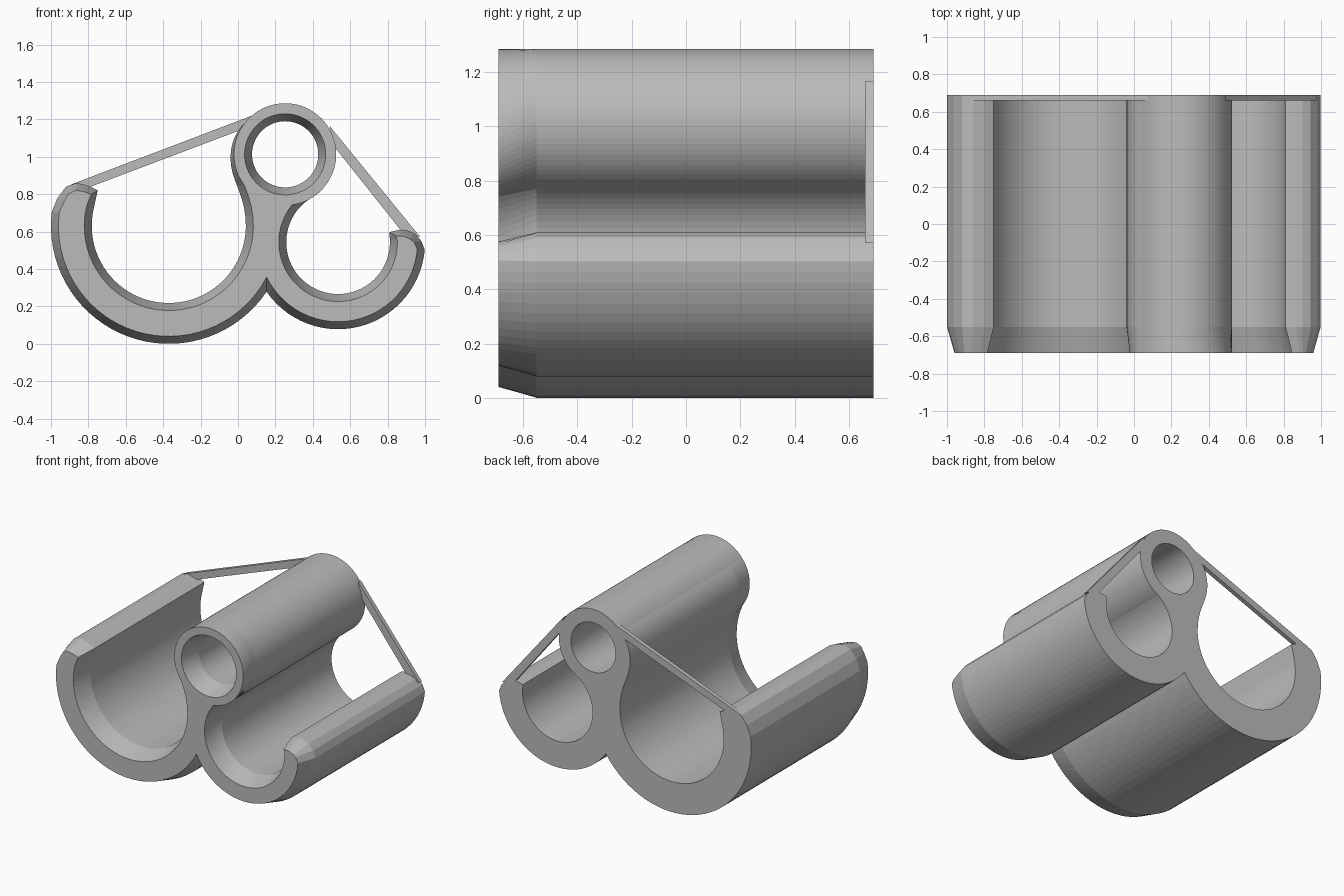
import bpy, bmesh
from math import sin, cos, atan2, radians, degrees
from mathutils import Vector
from mathutils.geometry import interpolate_bezier, intersect_sphere_sphere_2d

if "Cube" in bpy.data.objects:
    bpy.data.objects.remove(bpy.data.objects["Cube"])

grey = bpy.data.materials.new("plain grey")
grey.use_nodes = True
grey.diffuse_color = (0.5, 0.5, 0.5, 1)
grey.node_tree.nodes["Principled BSDF"].inputs["Base Color"].default_value = (0.5, 0.5, 0.5, 1)

# Cross-section circles, as (x, z) centres and radii
BIG, BIG_OUT, BIG_IN = Vector((-0.37, 0.63)), 0.63, 0.412
SMALL, SMALL_OUT, SMALL_IN = Vector((0.535, 0.543)), 0.465, 0.277
TUBE, TUBE_OUT, TUBE_IN = Vector((0.252, 1.013)), 0.273, 0.177
FRONT, CHAMFER_END, BACK = -0.69, -0.55, 0.69
BEVEL = 0.04


def arc(centre, radius, start, end, count):
    angles = [radians(start + (end - start) * i / count) for i in range(count + 1)]
    return [centre + radius * Vector((cos(a), sin(a))) for a in angles]


def angle_at(centre, point):
    d = point - centre
    return degrees(atan2(d.y, d.x)) % 360


def shrink(points, centre, e):
    return [p + (Vector(centre) - p).normalized() * e for p in map(Vector, points)]


def outline(e):
    """Closed outline of the double hook and tube, drawn in by e."""
    cusp = min(intersect_sphere_sphere_2d(BIG, BIG_OUT - e, SMALL, SMALL_OUT - e),
               key=lambda p: p.y)
    neck = min(intersect_sphere_sphere_2d(SMALL, SMALL_IN + e, TUBE, TUBE_OUT),
               key=lambda p: p.x)
    # Outer walls and small hook lip
    pts = arc(BIG, BIG_OUT - e, 173, angle_at(BIG, cusp), 34)
    pts += arc(SMALL, SMALL_OUT - e, angle_at(SMALL, cusp), 355, 28)[1:]
    pts += shrink([(0.98, 0.55), (0.945, 0.59), (0.9, 0.608), (0.865, 0.61), (0.81, 0.597)],
                  (0.905, 0.54), e)
    # Small hook inside, then round the tube
    pts += arc(SMALL, SMALL_IN + e, 362, angle_at(SMALL, neck), 44)
    pts += arc(TUBE, TUBE_OUT, angle_at(TUBE, neck) - 360, 142, 44)[1:]
    # Bulge down the left of the stem, never cutting into the tube
    bulge = [(0.037, 1.181), (-0.02, 1.13), (-0.04, 1.06), (-0.04, 0.99)]
    stem = [(-0.04, 0.99), (-0.04, 0.87), (0.042, 0.80), (0.042, 0.63)]
    side = [p for c in (bulge, stem) for p in interpolate_bezier(*map(Vector, c), 10)[1:]]
    for i, p in enumerate(side):
        q = Vector((p.x + e, p.y))
        if (q - TUBE).length < TUBE_OUT + 0.001:
            # Slide round the tube at the height angle of the unshifted point
            q = TUBE + (p - TUBE).normalized() * (TUBE_OUT + 0.001)
        side[i] = q
    pts += side
    # Big hook inside and lip
    pts += arc(BIG, BIG_IN + e, 360, 166, 46)[1:]
    pts += shrink([(-0.75, 0.82), (-0.80, 0.845), (-0.86, 0.86), (-0.92, 0.84), (-0.965, 0.78)],
                  (-0.88, 0.74), e)
    return pts


def loft(name, loop_sets):
    """Solid from one or more lofts, each a list of (y, points), with shared end caps."""
    bm = bmesh.new()
    ends = [[], []]
    for sections in loop_sets:
        rings = [[bm.verts.new((p[0], y, p[1])) for p in pts] for y, pts in sections]
        n = len(rings[0])
        for a, b in zip(rings, rings[1:]):
            for i in range(n):
                j = (i + 1) % n
                bm.faces.new((a[i], a[j], b[j], b[i]))
        for cap, ring in zip(ends, (rings[0], rings[-1])):
            cap += [bm.edges.get((ring[i], ring[(i + 1) % n])) for i in range(n)]
    for cap in ends:
        bmesh.ops.triangle_fill(bm, edges=cap, use_beauty=True)
    bmesh.ops.recalc_face_normals(bm, faces=bm.faces)
    mesh = bpy.data.meshes.new(name)
    bm.to_mesh(mesh)
    bm.free()
    mesh.materials.append(grey)
    bpy.context.collection.objects.link(bpy.data.objects.new(name, mesh))


# Double hook with the bored tube on top
shell = [(FRONT, outline(BEVEL)), (CHAMFER_END, outline(0)), (BACK, outline(0))]
bore = [(y, arc(TUBE, r, 0, 355, 71)) for y, r in
        ((FRONT, TUBE_IN + BEVEL), (CHAMFER_END, TUBE_IN), (BACK, TUBE_IN))]
loft("double_hook_body", [shell, bore])

# Thin straps across the back of each hook
straps = {
    "big_hook_strap": [(-0.89, 0.853), (0.075, 1.22), (0.03, 1.149), (-0.84, 0.82)],
    "small_hook_strap": [(0.49, 1.165), (0.975, 0.57), (0.88, 0.595), (0.51, 1.06)],
}
for name, pts in straps.items():
    loft(name, [[(0.66, pts), (BACK, pts)]])
